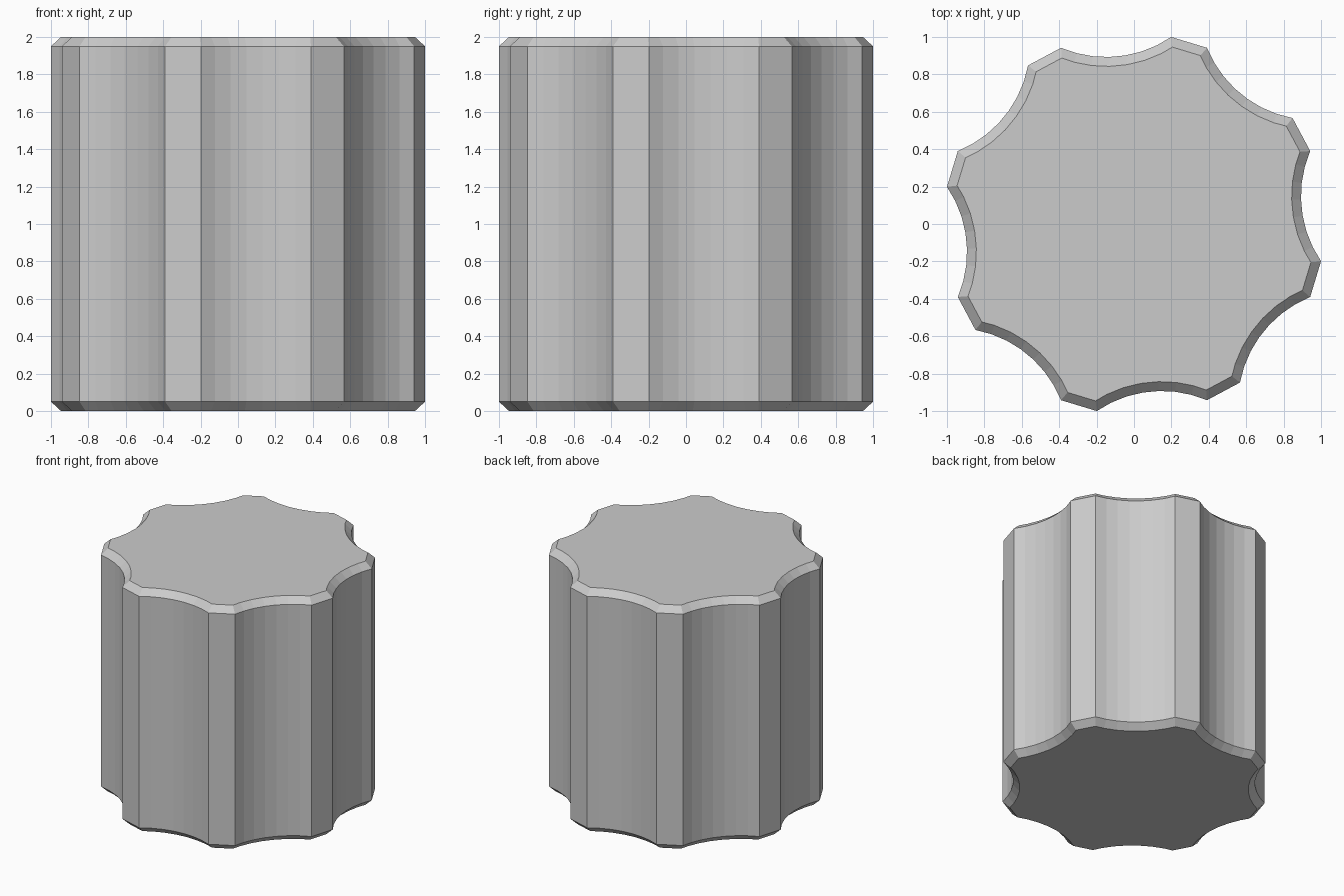
import bpy, bmesh
from math import radians, sin, cos, asin
from mathutils import Vector

if "Cube" in bpy.data.objects:
    bpy.data.objects.remove(bpy.data.objects["Cube"])

LOBES, STEPS = 8, 7
R = 1 / cos(radians(11.25))      # outer radius of the lobes
HALF = radians(16.875)           # half the angle covered by one groove
DEPTH = 0.90                     # distance from axis to groove floor
BEVEL, HEIGHT = 0.05, 2.0

# Fluted outline: eight concave arcs joined by short straight lobes
half_chord = R * sin(HALF)
sag = R * cos(HALF) - DEPTH
arc_r = (half_chord ** 2 + sag ** 2) / (2 * sag)
arc_half = asin(half_chord / arc_r)
outline = []
for i in range(LOBES):
    a = radians(5.625 + 45 * i)
    radial, tangent = Vector((cos(a), sin(a))), Vector((-sin(a), cos(a)))
    for k in range(STEPS + 1):
        t = arc_half * (2 * k / STEPS - 1)
        outline.append(radial * (DEPTH + arc_r * (1 - cos(t))) + tangent * arc_r * sin(t))


def inset(points, d):
    """Mitred inward offset of a counter-clockwise outline."""
    result = []
    for i, p in enumerate(points):
        e1 = (p - points[i - 1]).normalized()
        e2 = (points[(i + 1) % len(points)] - p).normalized()
        n1, n2 = Vector((-e1.y, e1.x)), Vector((-e2.y, e2.x))
        result.append(p + (n1 + n2) * d / (1 + n1.dot(n2)))
    return result


# Knob body: four stacked rings with chamfered ends
inner = inset(outline, BEVEL)
bm = bmesh.new()
rings = [[bm.verts.new((p.x, p.y, z)) for p in pts] for pts, z in (
    (inner, 0), (outline, BEVEL), (outline, HEIGHT - BEVEL), (inner, HEIGHT))]
n = len(outline)
for lo, hi in zip(rings, rings[1:]):
    for i in range(n):
        j = (i + 1) % n
        bm.faces.new((lo[i], lo[j], hi[j], hi[i]))
bm.faces.new(rings[0][::-1])
bm.faces.new(rings[-1])
mesh = bpy.data.meshes.new("fluted_knob")
bm.to_mesh(mesh)
bm.free()
bpy.context.collection.objects.link(bpy.data.objects.new("fluted_knob", mesh))
